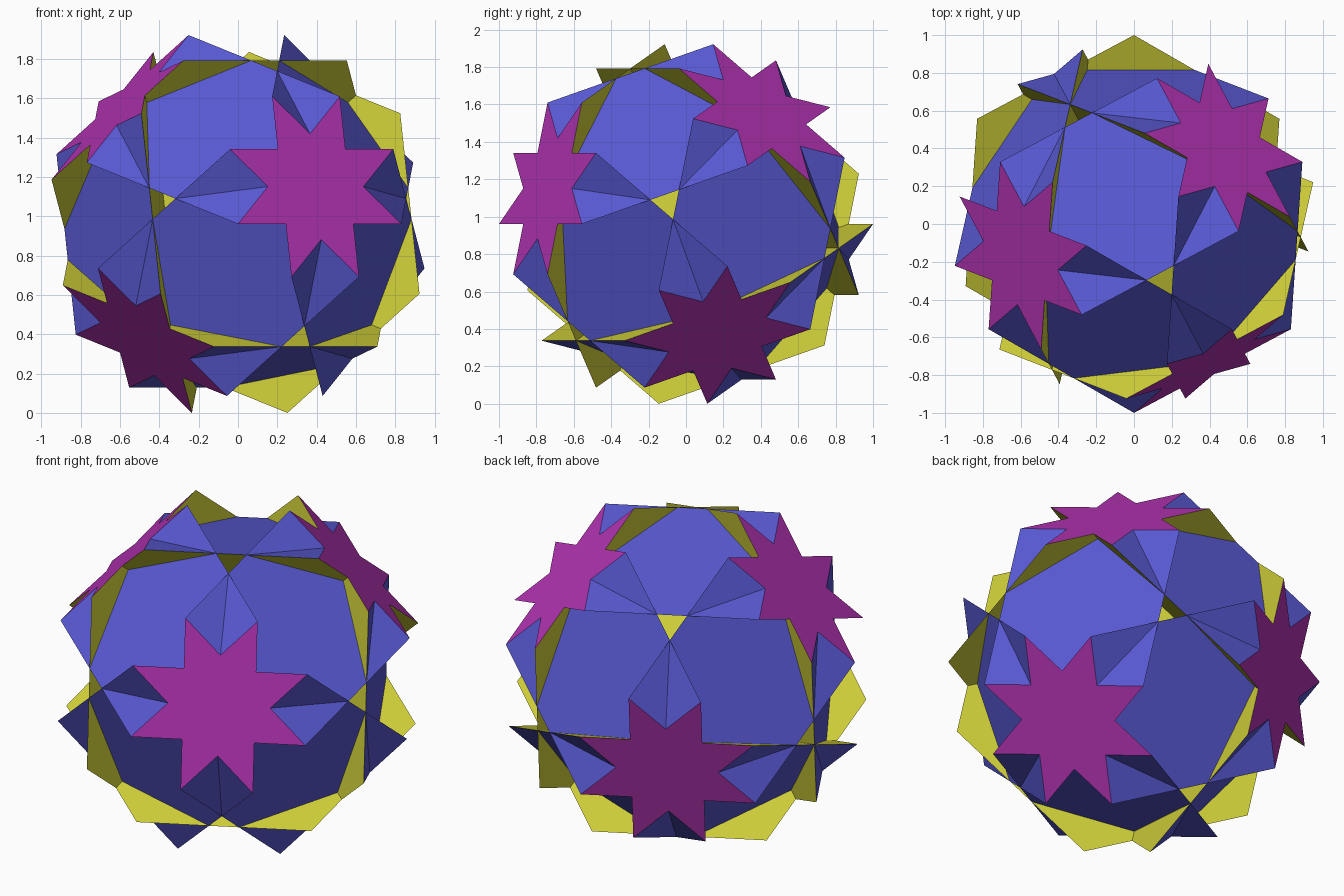
import bpy, bmesh, math
from itertools import permutations, product
from mathutils import Vector, Matrix

cube = bpy.data.objects.get("Cube")
if cube:
    bpy.data.objects.remove(cube, do_unlink=True)

# Corner points: every signed permutation of (A, 1, D), scaled to radius 1
A, D = math.sqrt(2) - 1, 2 * math.sqrt(2) - 1
S = 1 / math.sqrt(A * A + 1 + D * D)
CORNERS = [Vector(p[i] * s[i] * S for i in range(3))
           for p in permutations((A, 1, D)) for s in product((1, -1), repeat=3)]


def frame(p, q):
    """Orthonormal frame (as columns) from a corner and its neighbour."""
    e1 = p.normalized()
    e2 = (q - e1 * q.dot(e1)).normalized()
    return Matrix((e1, e2, e1.cross(e2))).transposed()


# Turn the solid so one corner points to the front and one star edge lies level
local = frame(Vector((A, 1, D)), Vector((-1, -A, D)))
world = frame(Vector((0, -1, 0)), Vector((1, -1, 0)))
TURN = world @ local.transposed()
LIFT = Vector((0, 0, max((TURN @ c).z for c in CORNERS)))


def material(name, rgb):
    m = bpy.data.materials.new(name)
    m.use_nodes = True
    m.diffuse_color = (*rgb, 1)
    bsdf = m.node_tree.nodes["Principled BSDF"]
    bsdf.inputs["Base Color"].default_value = (*rgb, 1)
    bsdf.inputs["Roughness"].default_value = 0.8
    return m


def outline(normal, offset, star):
    """Corners lying in one plane, in order round the normal."""
    pts = [c for c in CORNERS if abs(c.dot(normal) - offset * S) < 1e-4]
    mid = sum(pts, Vector()) / len(pts)
    u = (pts[0] - mid).normalized()
    v = normal.normalized().cross(u)
    pts.sort(key=lambda c: math.atan2((c - mid).dot(v), (c - mid).dot(u)))
    if not star:
        return pts
    # Add the notch between each pair of star points
    ring = []
    for p, q in zip(pts, pts[1:] + pts[:1]):
        ring += [p, mid + ((p + q) / 2 - mid) * (2 - math.sqrt(2))]
    return ring


def face_set(name, normals, offset, mat, star=False):
    bm = bmesh.new()
    for n in normals:
        ring = outline(Vector(n), offset, star)
        bm.faces.new([bm.verts.new(TURN @ p + LIFT) for p in ring])
    mesh = bpy.data.meshes.new(name)
    bm.to_mesh(mesh)
    bm.free()
    mesh.materials.append(mat)
    bpy.context.collection.objects.link(bpy.data.objects.new(name, mesh))


# Face directions sorted by how many axes they lean on
dirs = list(product((-1, 0, 1), repeat=3))
along = {k: [n for n in dirs if sum(map(abs, n)) == k] for k in (1, 2, 3)}

face_set("star_faces", along[1], D, material("magenta", (0.45, 0.033, 0.45)), star=True)
face_set("square_faces", along[2], A + D, material("blue", (0.10, 0.10, 0.66)))
face_set("hexagon_faces", along[3], A + D - 1, material("yellow", (0.62, 0.62, 0.04)))
